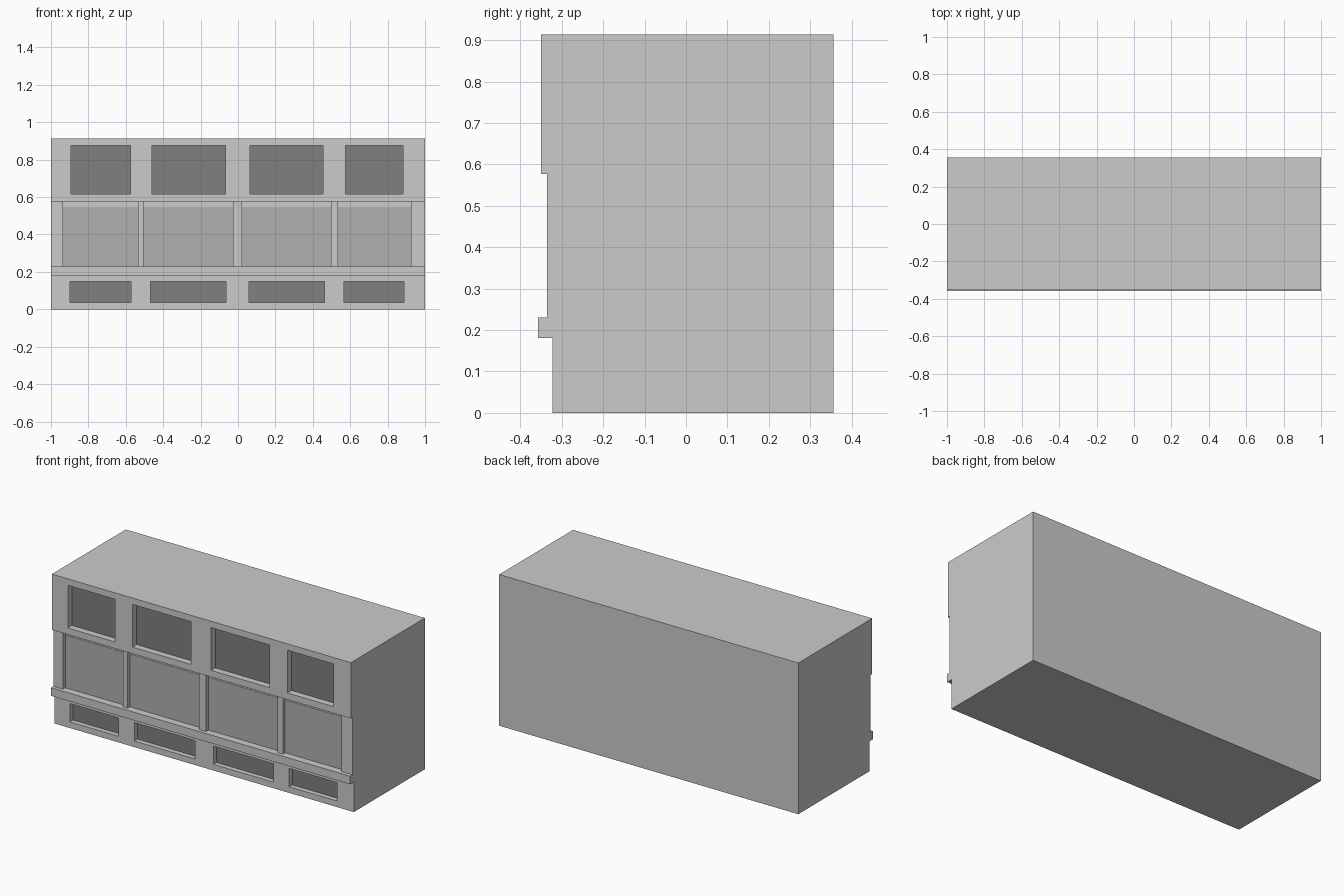
import bpy, bmesh

if "Cube" in bpy.data.objects:
    bpy.data.objects.remove(bpy.data.objects["Cube"])


def boxes(name, spans, y0, y1, z0, z1, color=None):
    """One object made of a row of boxes sharing depth and height."""
    bm = bmesh.new()
    for x0, x1 in spans:
        for v in bmesh.ops.create_cube(bm, size=1)["verts"]:
            v.co = (x1 if v.co.x > 0 else x0,
                    y1 if v.co.y > 0 else y0,
                    z1 if v.co.z > 0 else z0)
    return finish(name, bm, color)


def finish(name, bm, color=None):
    bmesh.ops.recalc_face_normals(bm, faces=bm.faces)
    me = bpy.data.meshes.new(name)
    bm.to_mesh(me)
    bm.free()
    ob = bpy.data.objects.new(name, me)
    bpy.context.collection.objects.link(ob)
    if color:
        me.materials.append(color)
    return ob


def grey(name, v):
    m = bpy.data.materials.new(name)
    m.diffuse_color = (v, v, v, 1)
    m.use_nodes = True
    m.node_tree.nodes["Principled BSDF"].inputs["Base Color"].default_value = m.diffuse_color
    return m


dark = grey("dark_glass", 0.216)
light = grey("light_glass", 0.434)

BACK, TOP_Y, MID_Y, LEDGE_Y, BASE_Y = 0.356, -0.35, -0.335, -0.357, -0.322
WALL_Y = -0.31
H, BAND_Z, SILL_Z, LEDGE_Z = 0.914, 0.577, 0.23, 0.181

# Building body: stepped side profile extruded along x
profile = [(BACK, 0), (BACK, H), (TOP_Y, H), (TOP_Y, BAND_Z), (WALL_Y, BAND_Z),
           (WALL_Y, SILL_Z), (LEDGE_Y, SILL_Z), (LEDGE_Y, LEDGE_Z),
           (BASE_Y, LEDGE_Z), (BASE_Y, 0)]
bm = bmesh.new()
side = bm.faces.new([bm.verts.new((-1, y, z)) for y, z in profile])
ext = bmesh.ops.extrude_face_region(bm, geom=[side])["geom"]
bmesh.ops.translate(bm, vec=(2, 0, 0),
                    verts=[g for g in ext if isinstance(g, bmesh.types.BMVert)])
body = finish("body", bm)


# Recessed window rows: cut the openings, then set dark panes at their backs
def window_row(name, spans, pane_y, z0, z1):
    cutter = boxes(name + "_cutter", spans, -0.5, pane_y + 0.005, z0, z1)
    cutter.hide_render = True
    cutter.hide_set(True)
    mod = body.modifiers.new(name, "BOOLEAN")
    mod.operation = "DIFFERENCE"
    mod.solver = "EXACT"
    mod.object = cutter
    boxes(name + "_panes", spans, pane_y, pane_y + 0.01, z0, z1, dark)


window_row("upper_windows",
           [(-0.893, -0.576), (-0.46, -0.068), (0.065, 0.455), (0.575, 0.883)],
           -0.31, 0.617, 0.875)
window_row("lower_windows",
           [(-0.898, -0.572), (-0.467, -0.063), (0.06, 0.463), (0.568, 0.888)],
           -0.292, 0.037, 0.148)

# Pillars of the middle band
pillars = [(-1, -0.936), (-0.534, -0.504), (-0.026, 0.021),
           (0.498, 0.534), (0.926, 1)]
boxes("pillars", pillars, MID_Y, WALL_Y, SILL_Z, BAND_Z)

# Pale panes between the pillars
bays = [(a[1], b[0]) for a, b in zip(pillars, pillars[1:])]
boxes("middle_panes", bays, WALL_Y - 0.002, WALL_Y + 0.005, SILL_Z, 0.548, light)
